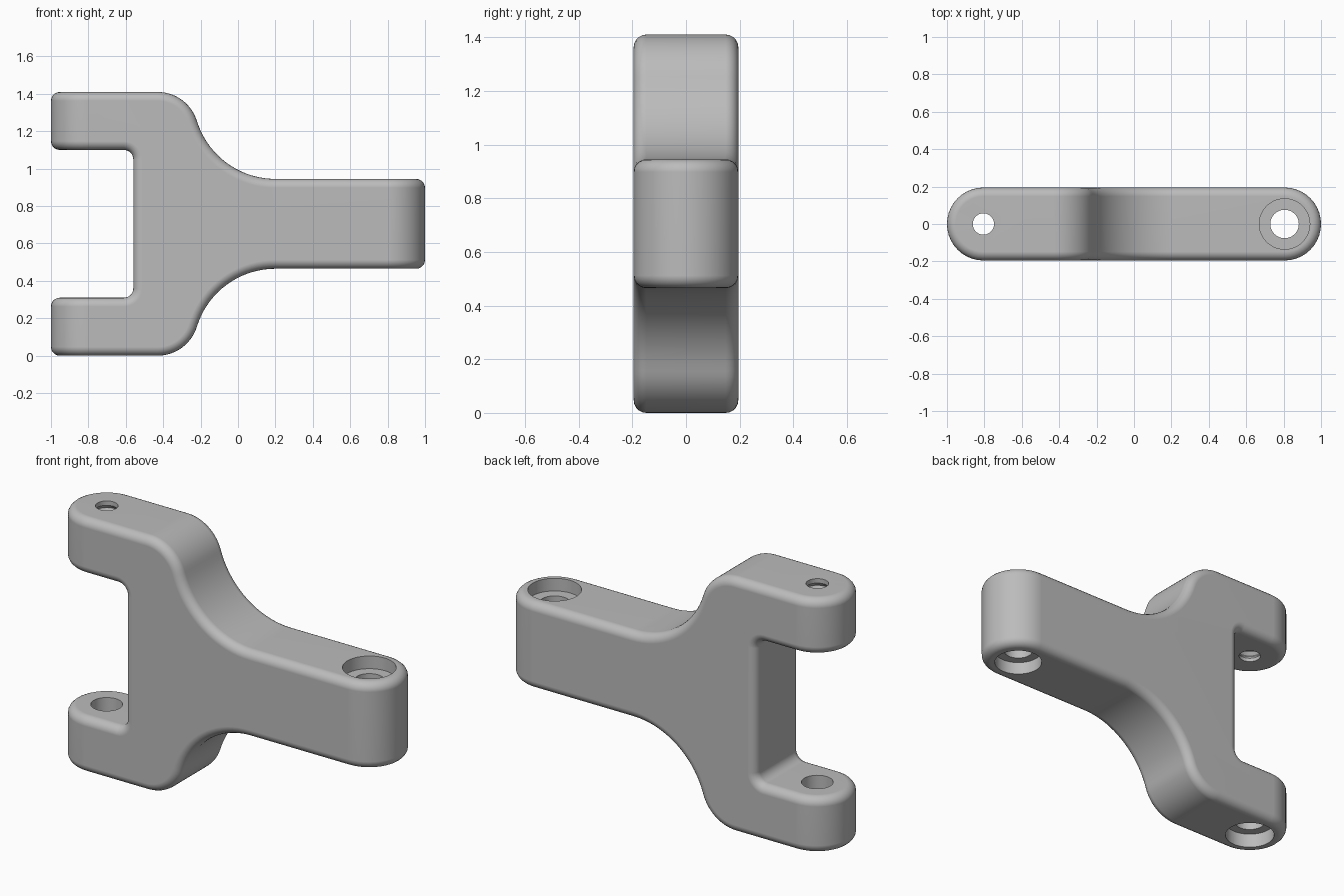
import bpy, bmesh
from math import sin, cos, radians, pi, atan2, hypot

if "Cube" in bpy.data.objects:
    bpy.data.objects.remove(bpy.data.objects["Cube"], do_unlink=True)

MID = 0.705        # height of the symmetry plane
HALF_W = 0.195     # half thickness, also the end radius
PIN_X = 0.805      # hole axes sit at the end-round centres


def arc(cx, cz, r, a0, a1, n=14):
    return [(cx + r * cos(radians(a0 + (a1 - a0) * i / n)),
             cz + r * sin(radians(a0 + (a1 - a0) * i / n))) for i in range(n + 1)]


def make_object(name, bm, helper=False):
    bmesh.ops.recalc_face_normals(bm, faces=bm.faces)
    mesh = bpy.data.meshes.new(name)
    bm.to_mesh(mesh)
    bm.free()
    obj = bpy.data.objects.new(name, mesh)
    bpy.context.collection.objects.link(obj)
    obj.hide_render = helper
    return obj


def extrude(name, points, step, helper=False):
    """Extrude a closed outline of 3D points along a vector."""
    bm = bmesh.new()
    face = bm.faces.new([bm.verts.new(p) for p in points])
    geom = bmesh.ops.extrude_face_region(bm, geom=[face])["geom"]
    bmesh.ops.translate(bm, vec=step, verts=[v for v in geom if isinstance(v, bmesh.types.BMVert)])
    return make_object(name, bm, helper)


def lathe(name, x, profile, sides=48):
    """Round cutter on a vertical axis from (radius, height) pairs."""
    bm = bmesh.new()
    rings = [[bm.verts.new((x + r * cos(2 * pi * i / sides), r * sin(2 * pi * i / sides), z))
              for i in range(sides)] for r, z in profile]
    for low, high in zip(rings, rings[1:]):
        for i in range(sides):
            j = (i + 1) % sides
            bm.faces.new((low[i], low[j], high[j], high[i]))
    bm.faces.new(rings[0])
    bm.faces.new(rings[-1])
    return make_object(name, bm, True)


def boolean(obj, cutter, operation):
    mod = obj.modifiers.new(cutter.name, "BOOLEAN")
    mod.object, mod.operation, mod.solver = cutter, operation, "EXACT"


# Side outline: upper half from the notch to the handle, then mirrored
ax, az, ar = -0.43, 0.485, 0.22          # convex shoulder
bx, bz, br = 0.20, 0.679, 0.439          # concave neck
tangent = atan2(bz - az, bx - ax) * 180 / pi
notch_x, notch_z, fillet = -0.56, 0.395, 0.05
upper = arc(notch_x - fillet, notch_z - fillet, fillet, 0, 90, 8)
upper += [(-1.2, notch_z), (-1.2, MID)]
upper += arc(ax, az, ar, 90, tangent)
upper += arc(bx, bz, br, 180 + tangent, 270, 18)[1:]
upper += [(1.2, bz - br)]
outline = upper + [(x, -z) for x, z in reversed(upper)]
body = extrude("bracket_body", [(x, -0.3, z + MID) for x, z in outline], (0, 0.6, 0))

# Plan outline with rounded ends
plan = arc(PIN_X, 0, HALF_W, -90, 90, 20) + arc(-PIN_X, 0, HALF_W, 90, 270, 20)
stadium = extrude("plan_trimmer", [(x, y, -0.2) for x, y in plan], (0, 0, 1.9), True)

# Handle hole, counterbored on both faces
top, low, sink = MID + 0.24, MID - 0.24, 0.07
handle_hole = lathe("handle_hole_cutter", PIN_X, [
    (0.125, low - 0.1), (0.125, low + sink), (0.076, low + sink),
    (0.076, top - sink), (0.135, top - sink), (0.135, top + 0.1)])

# Lower prong hole, counterbored from below
lower_hole = lathe("lower_prong_hole_cutter", -PIN_X, [
    (0.13, -0.1), (0.13, 0.08), (0.08, 0.08), (0.08, 0.5)])

# Upper prong threaded hole
pitch, start = 0.045, MID + notch_z + 0.02
thread = [(0.057, 0.95), (0.057, start)]
for i in range(6):
    z = start + i * pitch
    thread += [(0.071, z + pitch * 0.4), (0.071, z + pitch * 0.5), (0.057, z + pitch * 0.9)]
thread += [(0.057, 1.5)]
thread_hole = lathe("threaded_hole_cutter", -PIN_X, thread)

# Trim, round the rims, then drill
boolean(body, stadium, "INTERSECT")
bevel = body.modifiers.new("rounded_rims", "BEVEL")
bevel.width, bevel.segments = 0.047, 5
bevel.limit_method, bevel.angle_limit = "ANGLE", radians(35)
bevel.use_clamp_overlap = False
for cutter in (handle_hole, lower_hole, thread_hole):
    boolean(body, cutter, "DIFFERENCE")

bpy.context.view_layer.update()
graph = bpy.context.evaluated_depsgraph_get()
finished = bpy.data.meshes.new_from_object(body.evaluated_get(graph))
body.modifiers.clear()
body.data = finished
for cutter in (stadium, handle_hole, lower_hole, thread_hole):
    bpy.data.objects.remove(cutter, do_unlink=True)

# Plain grey finish
grey = bpy.data.materials.new("plain_grey")
grey.use_nodes = True
colour = (0.5, 0.5, 0.5, 1)
grey.diffuse_color = colour
grey.node_tree.nodes["Principled BSDF"].inputs["Base Color"].default_value = colour
body.data.materials.clear()
body.data.materials.append(grey)

# Smooth shading with crisp hole rims
bpy.ops.object.select_all(action="DESELECT")
body.select_set(True)
bpy.context.view_layer.objects.active = body
bpy.ops.object.shade_smooth_by_angle(angle=radians(30))
normals = body.modifiers.new("even_normals", "WEIGHTED_NORMAL")
normals.keep_sharp = True
